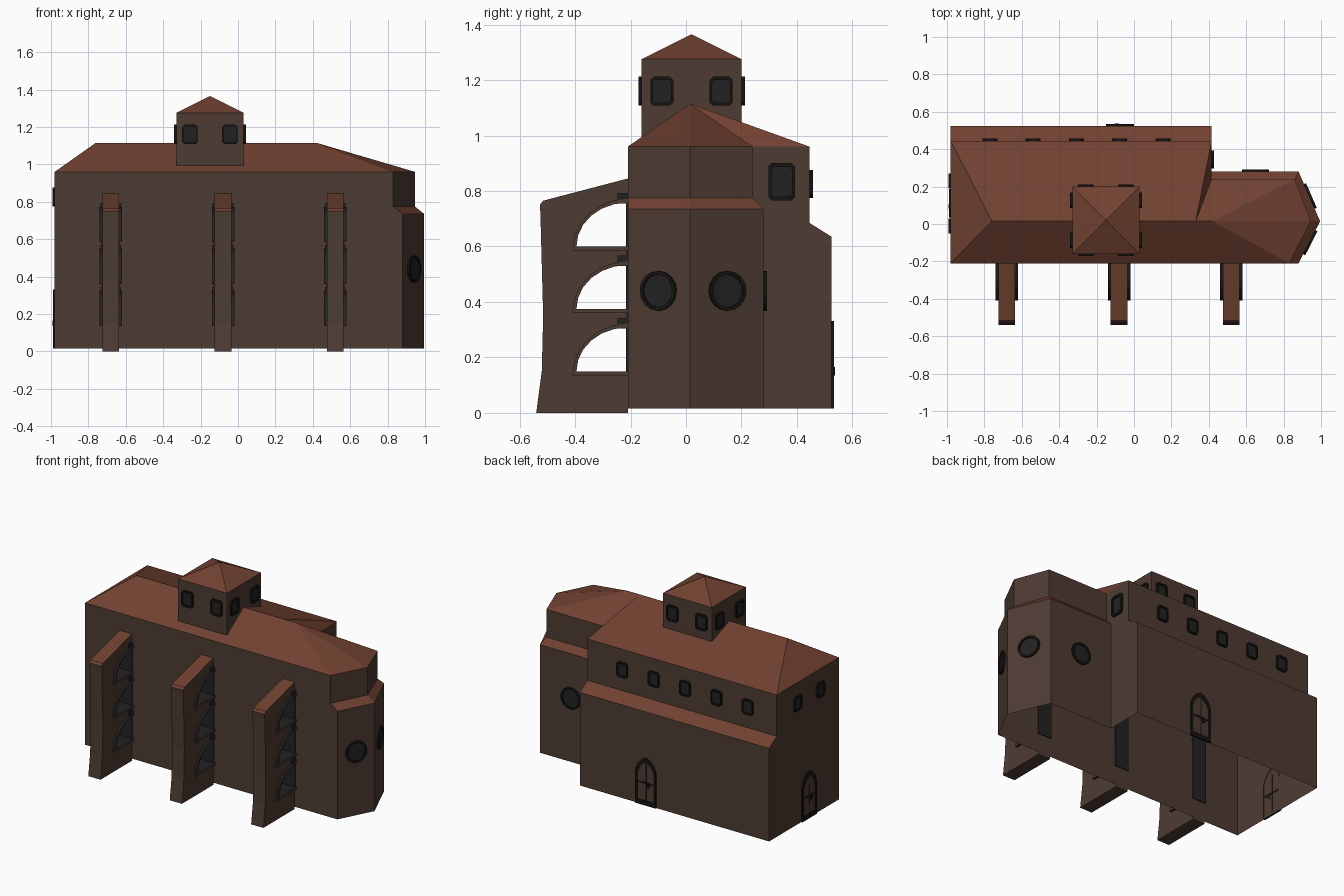
import bpy, bmesh, math
from mathutils import Vector

if "Cube" in bpy.data.objects:
    bpy.data.objects.remove(bpy.data.objects["Cube"])


def material(name, rgb):
    m = bpy.data.materials.new(name)
    m.diffuse_color = (*rgb, 1)
    m.use_nodes = True
    m.node_tree.nodes["Principled BSDF"].inputs["Base Color"].default_value = m.diffuse_color
    return m


WALL, ROOF, GLASS, FRAME = range(4)
MATS = [material("brown_wall", (0.076, 0.044, 0.033)),
        material("rust_roof", (0.165, 0.053, 0.031)),
        material("dark_glass", (0.016, 0.016, 0.016)),
        material("black_frame", (0.008, 0.007, 0.006))]


def build(name, verts, faces, mat=WALL, closed=False):
    """mat is an index, a list per face, or a rule taking the face normal."""
    me = bpy.data.meshes.new(name)
    bm = bmesh.new()
    vs = [bm.verts.new(v) for v in verts]
    fs = [bm.faces.new([vs[i] for i in f]) for f in faces]
    if closed:
        bmesh.ops.recalc_face_normals(bm, faces=bm.faces)
    bm.normal_update()
    for i, f in enumerate(fs):
        f.material_index = mat(f.normal) if callable(mat) else mat[i] if isinstance(mat, list) else mat
    bm.to_mesh(me)
    bm.free()
    for m in MATS:
        me.materials.append(m)
    ob = bpy.data.objects.new(name, me)
    bpy.context.collection.objects.link(ob)
    return ob


def walls(name, path, z0, z1, loop=True):
    n = len(path)
    verts = [(*p, z0) for p in path] + [(*p, z1) for p in path]
    faces = [(i, (i + 1) % n, (i + 1) % n + n, i + n) for i in range(n if loop else n - 1)]
    return build(name, verts, faces)


def extrude_x(name, prof, x, half, mat):
    n = len(prof)
    verts = [(x - half, *p) for p in prof] + [(x + half, *p) for p in prof]
    faces = [(i, (i + 1) % n, (i + 1) % n + n, i + n) for i in range(n)]
    faces += [tuple(range(n)), tuple(range(2 * n - 1, n - 1, -1))]
    return build(name, verts, faces, mat, closed=True)


def box_x(name, x, half, y0, y1, z0, z1, mat):
    return extrude_x(name, [(y0, z0), (y1, z0), (y1, z1), (y0, z1)], x, half, mat)


def panel(name, outline, pos, ang, k=0.78, fill=GLASS, d=0.012):
    """Raised frame around a recessed pane, facing direction ang."""
    nrm = Vector((math.cos(ang), math.sin(ang), 0))
    u = Vector((-math.sin(ang), math.cos(ang), 0))
    n = len(outline)
    verts = []
    for s, dist in ((1, -0.003), (1, d), (k, d), (k, 0.004)):
        verts += [Vector(pos) + u * a * s + Vector((0, 0, b * s)) + nrm * dist for a, b in outline]
    faces = [(r * n + i, r * n + (i + 1) % n, (r + 1) * n + (i + 1) % n, (r + 1) * n + i)
             for r in range(3) for i in range(n)]
    faces.append(tuple(range(3 * n, 4 * n)))
    return build(name, verts, faces, [FRAME] * (3 * n) + [fill])


def rect(w, h, c=0.012):
    w, h = w / 2, h / 2
    return [(-w + c, -h), (w - c, -h), (w, -h + c), (w, h - c),
            (w - c, h), (-w + c, h), (-w, h - c), (-w, -h + c)]


S, N, W, E = -math.pi / 2, math.pi / 2, math.pi, 0.0

# Walls: wide lower storey, apse drum and the narrower upper storey
walls("lower_walls", [(-.98, -.21), (.88, -.21), (.995, .015), (.88, .28), (.415, .28),
                      (.415, .525), (-.98, .525)], .015, .635)
walls("apse_drum", [(.415, -.21), (.88, -.21), (.995, .015), (.88, .28), (.415, .28)], .635, .735, False)
EAVES = [(-.98, -.21), (.83, -.21), (.945, .015), (.86, .24), (.415, .24), (.415, .445), (-.98, .445)]
walls("upper_walls", EAVES, .635, .96)

# Main roof: eaves 0-6, ridge points 7 west, 8 nave end, 9 apse end
build("main_roof", [(*p, .96) for p in EAVES] + [(-.76, .015, 1.115), (.33, .015, 1.115), (.42, .015, 1.115)],
      [(6, 0, 7), (0, 1, 9, 8, 7), (1, 2, 9), (2, 3, 9), (3, 4, 9), (4, 8, 9), (4, 5, 8), (5, 6, 7, 8)], ROOF)

# Sloping skirt around the apse
low = [(.88, -.21), (.995, .015), (.88, .28), (.415, .28)]
build("apse_skirt", [(*p, .735) for p in low] + [(*p, .775) for p in EAVES[1:5]] + [(.83, -.21, .735)],
      [(0, 1, 5, 4), (1, 2, 6, 5), (2, 3, 7, 6), (8, 0, 4)], [ROOF, ROOF, ROOF, WALL])

# Lean-to roof over the north aisle
extrude_x("aisle_roof", [(.445, .635), (.525, .635), (.445, .685)], -.2825, .6975,
          lambda n: ROOF if n.z > .3 else WALL)

# Tower and its pyramid roof
TOWER = [(-.33, -.16), (.03, -.16), (.03, .2), (-.33, .2)]
walls("tower_walls", TOWER, .99, 1.275)
build("tower_roof", [(*p, 1.275) for p in TOWER] + [(-.15, .02, 1.365)],
      [(i, (i + 1) % 4, 4) for i in range(4)], ROOF)
for o in (-.107, .107):
    for a in (S, N, W, E):
        c, s = math.cos(a), math.sin(a)
        panel("tower_window", rect(.083, .105), (-.15 + .18 * c - o * s, .02 + .18 * s + o * c, 1.16), a)

# Upper storey windows
for i in range(5):
    panel("north_window", rect(.08, .1), (-.77 + .231 * i, .445, .825), N)
for y in (-.01, .23):
    panel("west_window", rect(.08, .1), (-.98, y, .825), W)
panel("east_window", rect(.095, .135), (.415, .345, .833), E)

# Round apse windows
disc = [(.072 * math.cos(t * math.pi / 8), .072 * math.sin(t * math.pi / 8)) for t in range(16)]
for x, y, a in ((.9375, -.0975, math.atan2(-.115, .225)), (.9375, .1475, math.atan2(.115, .265)), (.65, .28, N)):
    panel("round_window", disc, (x, y, .44), a, k=.82)

# Pointed doors with crossbars and a latch
arch = [(-.076, -.155), (.076, -.155), (.076, .07), (.058, .115), (.03, .145), (0, .162),
        (-.03, .145), (-.058, .115), (-.076, .07)]
bar_v = [(-.003, -.13), (.003, -.13), (.003, .12), (-.003, .12)]
bar_h = [(-.062, -.012), (.062, -.012), (.062, -.004), (-.062, -.004)]
latch = [(.012, -.035), (.028, -.035), (.028, -.01), (.012, -.01)]
for x, y, a in ((-.075, .525, N), (-.98, .11, W)):
    panel("door", arch, (x, y, .17), a, k=.8, fill=WALL, d=.009)
    for nm, shape, d in (("door_seam", bar_v, .006), ("door_bar", bar_h, .007), ("door_latch", latch, .012)):
        panel(nm, shape, (x, y, .17), a, k=.5, fill=FRAME, d=d)

# Buttresses on the south side, each pierced by three half arches
BASES = (.135, .36, .585)


def half_arc(b, ry, rz):
    return [(-.21 - ry * math.cos(t * math.pi / 12), b + rz * math.sin(t * math.pi / 12)) for t in range(7)]


profile = [(-.21, 0)]
for b in BASES:
    profile += [(-.21, b)] + half_arc(b, .2, .187)
profile += [(-.21, .845), (-.515, .765), (-.527, .75), (-.525, .72), (-.515, .35), (-.52, .15), (-.54, 0)]
for x in (-.68, -.08, .52):
    extrude_x("buttress", profile, x, .045, lambda n: ROOF if n.z > .6 and abs(n.y) > .1 and n.y < 0 else WALL)
    box_x("wall_niche", x, .05, -.216, -.204, .14, .78, GLASS)
    for b in BASES:
        liner = [(-.21, b)] + half_arc(b, .2, .187) + half_arc(b + .015, .185, .158)[::-1] + [(-.21, b + .015)]
        extrude_x("arch_liner", liner, x, .06, lambda n: WALL if abs(n.x) > .5 else GLASS)
        box_x("arch_boss", x, .055, -.247, -.21, b + .17, b + .208, GLASS)
